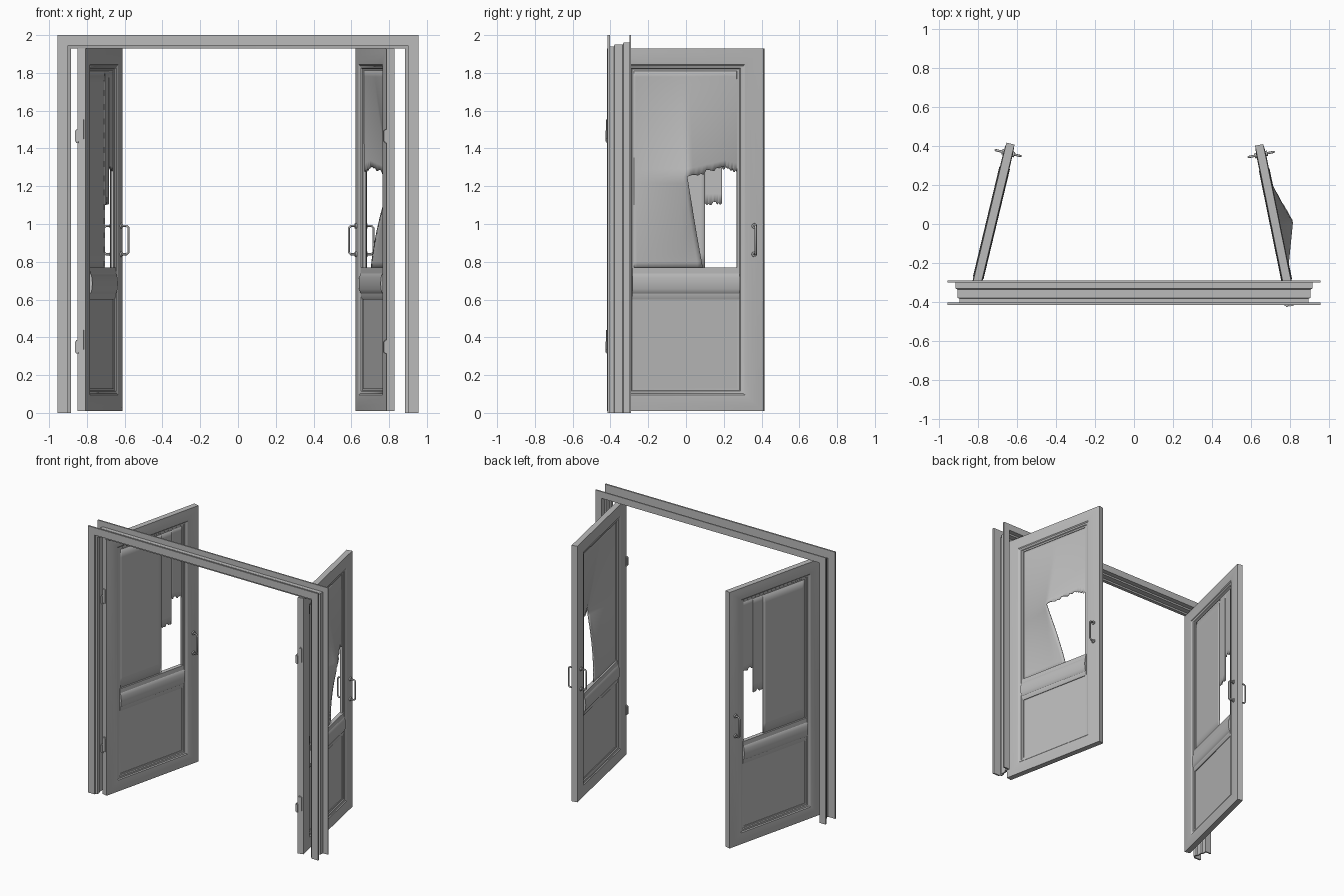
import bpy, bmesh, random
from math import radians, sin, pi
from mathutils import Matrix, Vector

random.seed(4)
if "Cube" in bpy.data.objects:
    bpy.data.objects.remove(bpy.data.objects["Cube"])

grey = bpy.data.materials.new("painted_grey")
grey.use_nodes = True
color = (0.5, 0.5, 0.5, 1)
grey.diffuse_color = color
grey.node_tree.nodes["Principled BSDF"].inputs["Base Color"].default_value = color

LENGTH, BOTTOM, TOP = 0.835, 0.01, 1.93      # door leaf size
STILE, RAIL = 0.14, 0.12


def finish(name, bm, matrix=Matrix(), smooth=True):
    bmesh.ops.remove_doubles(bm, verts=bm.verts, dist=0.0001)
    bmesh.ops.recalc_face_normals(bm, faces=bm.faces)
    mesh = bpy.data.meshes.new(name)
    bm.to_mesh(mesh)
    bm.free()
    mesh.materials.append(grey)
    obj = bpy.data.objects.new(name, mesh)
    bpy.context.collection.objects.link(obj)
    obj.matrix_world = matrix
    if smooth:
        bpy.ops.object.select_all(action="DESELECT")
        obj.select_set(True)
        bpy.context.view_layer.objects.active = obj
        bpy.ops.object.shade_smooth_by_angle(angle=radians(30))
    return obj


def loft(name, rings, matrix=Matrix(), loop=False):
    """Skin closed cross-sections, either round a loop or with capped ends."""
    bm = bmesh.new()
    rows = [[bm.verts.new(p) for p in ring] for ring in rings]
    pairs = list(zip(rows, rows[1:]))
    if loop:
        pairs.append((rows[-1], rows[0]))
    else:
        bm.faces.new(rows[0])
        bm.faces.new(rows[-1])
    for a, b in pairs:
        for i in range(len(a)):
            j = (i + 1) % len(a)
            bm.faces.new((a[i], a[j], b[j], b[i]))
    return finish(name, bm, matrix)


def both_sides(half):
    return half + [(w, -n) for w, n in reversed(half)]


def box(bm, low, high, bevel=0.0):
    low, high = Vector(low), Vector(high)
    m = Matrix.Translation((low + high) / 2) @ Matrix.Diagonal((*(high - low), 1))
    verts = bmesh.ops.create_cube(bm, size=1, matrix=m)["verts"]
    if bevel:
        edges = list({e for v in verts for e in v.link_edges})
        bmesh.ops.bevel(bm, geom=edges, offset=bevel, segments=2, affect="EDGES")


# Door frame: stepped metal section, mitred at the two top corners
section = [(0, -.415), (.055, -.415), (.055, -.405), (.07, -.4), (.07, -.375),
           (.06, -.37), (.06, -.33), (.05, -.325), (.05, -.29), (0, -.29),
           (0, -.3), (.04, -.3), (.04, -.33), (.05, -.335), (.05, -.378),
           (.06, -.382), (.06, -.403), (0, -.403)]
stations = [(-1, 0), (-1, 1), (1, 1), (1, 0)]
loft("door_frame", [[(side * (.955 - w), y, (2 - w) * high) for w, y in section]
                    for side, high in stations])


def patch(bm, corners, bulge, ragged):
    """Bilinear sheet between lower-left, lower-right, upper-right, upper-left."""
    a, b, c, d = [Vector(p) for p in corners]
    n = 14
    grid = []
    for j in range(n + 1):
        row = []
        for i in range(n + 1):
            s, t = i / n, j / n
            p = a.lerp(b, s).lerp(d.lerp(c, s), t)
            if ragged and j == 0 and 0 < i < n:
                p.y += random.uniform(-.012, .012)
            row.append(bm.verts.new((bulge(p.x, p.y), p.x, p.y)))
        grid.append(row)
    for j in range(n):
        for i in range(n):
            bm.faces.new((grid[j][i], grid[j][i + 1], grid[j + 1][i + 1], grid[j + 1][i]))


def upper_panel(name, matrix, pieces, bulge):
    bm = bmesh.new()
    for corners, ragged in pieces:
        patch(bm, corners, bulge, ragged)
    obj = finish(name, bm, matrix)
    mod = obj.modifiers.new("thickness", "SOLIDIFY")
    mod.thickness, mod.offset = 0.006, 0


def pull_handle(name, matrix, side):
    path = [(.02, .84), (.056, .84), (.066, .85), (.066, .98), (.056, .99), (.02, .99)]
    curve = bpy.data.curves.new(name, "CURVE")
    curve.dimensions = "3D"
    curve.bevel_depth, curve.bevel_resolution = 0.006, 2
    spline = curve.splines.new("POLY")
    spline.points.add(len(path) - 1)
    for point, (n, z) in zip(spline.points, path):
        point.co = (side * n, .785, z, 1)
    curve.materials.append(grey)
    obj = bpy.data.objects.new(name, curve)
    bpy.context.collection.objects.link(obj)
    obj.matrix_world = matrix
    # Round mounting plates
    bm = bmesh.new()
    for z in (.84, .99):
        m = Matrix.Translation((side * .027, .785, z)) @ Matrix.Rotation(pi / 2, 4, "Y")
        bmesh.ops.create_cone(bm, cap_ends=True, segments=16, radius1=.014,
                              radius2=.014, depth=.012, matrix=m)
    finish(name + "_mounts", bm, matrix)


def door_leaf(side, matrix, pieces, bulge):
    # Mitred moulded surround
    half = [(0, .021), (.025, .0235), (.05, .025), (.08, .025), (.1, .023),
            (.108, .017), (.122, .015), (.127, .009), (.14, .008)]
    prof = both_sides(half)
    k = RAIL / STILE
    rings = []
    for right, up in ((0, 0), (1, 0), (1, 1), (0, 1)):
        rings.append([(n, LENGTH - w if right else w,
                       TOP - w * k if up else BOTTOM + w * k) for w, n in prof])
    loft(side + "_leaf_surround", rings, matrix, loop=True)
    # Rounded middle rail
    rail = both_sides([(.6, .009), (.615, .015), (.632, .016), (.638, .021), (.655, .026),
                       (.685, .028), (.715, .026), (.732, .021), (.738, .017), (.77, .015)])
    loft(side + "_middle_rail", [[(n, u, z) for z, n in rail]
                                 for u in (STILE - .012, LENGTH - STILE + .012)], matrix)
    # Lower panel
    bm = bmesh.new()
    box(bm, (-.004, STILE - .01, .12), (.004, LENGTH - STILE + .01, .62))
    finish(side + "_lower_panel", bm, matrix, False)
    upper_panel(side + "_broken_upper_panel", matrix, pieces, bulge)
    # Hinges on the front edge
    for label, z in (("lower", .315), ("upper", 1.43)):
        bm = bmesh.new()
        box(bm, (-.018, -.007, z + .015), (.018, .02, z + .13), .006)
        box(bm, (-.037, -.007, z), (-.012, .02, z + .07), .006)
        finish(side + "_" + label + "_hinge", bm, matrix)
    for label, s in (("inner", 1), ("outer", -1)):
        pull_handle(side + "_" + label + "_handle", matrix, s)


def place(x, y, angle):
    return Matrix.Translation((x, y, 0)) @ Matrix.Rotation(radians(angle), 4, "Z")


lo, hi, start, end = .765, 1.82, STILE - .01, LENGTH - STILE + .01

# Right leaf: panel with a stepped hole
door_leaf("right", place(-.828, -.4, -13.5), [
    ([(start, lo), (.514, lo), (.514, hi), (start, hi)], False),
    ([(.514, 1.11), (.607, 1.11), (.607, hi), (.514, hi)], True),
    ([(.607, 1.3), (end, 1.28), (end, hi), (.607, hi)], True)], lambda u, z: 0)


# Left leaf: panel torn open and bent outwards
def bent(u, z):
    across = (u - start) / (.42 - start) if u < .42 else (end - u) / (end - .42)
    up = (z - lo) / (1.25 - lo) if z < 1.25 else (hi - z) / (hi - 1.25)
    return .09 * max(across, 0) * max(up, 0) ** 1.3


door_leaf("left", place(.808, -.413, 11.5), [
    ([(start, lo), (.513, lo), (.411, 1.25), (start, 1.25)], False),
    ([(start, 1.25), (.411, 1.25), (.411, hi), (start, hi)], False),
    ([(.411, 1.25), (.626, 1.3), (.626, hi), (.411, hi)], True),
    ([(.626, 1.3), (end, 1.28), (end, hi), (.626, hi)], True)], bent)
